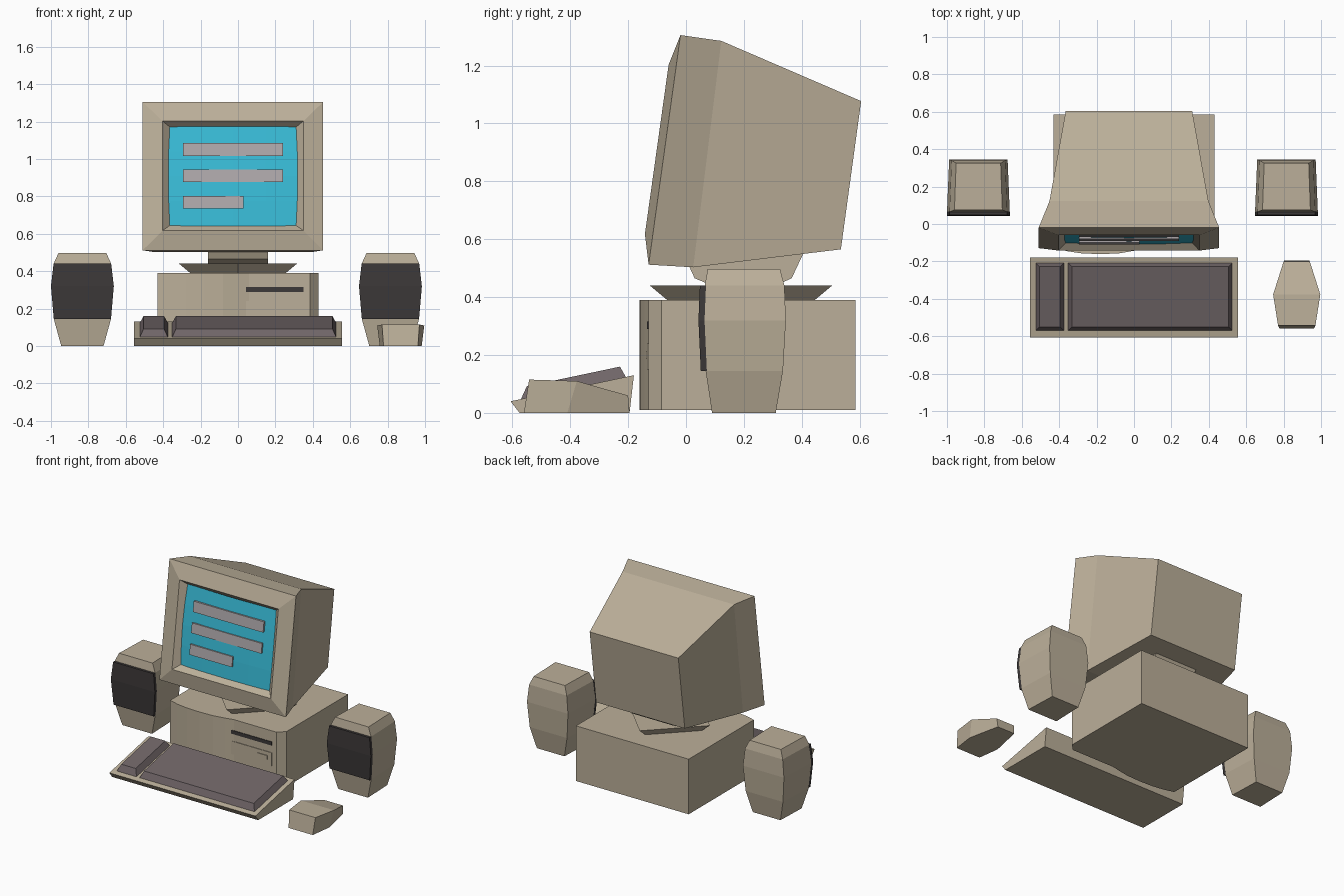
import bpy, bmesh

if "Cube" in bpy.data.objects:
    bpy.data.objects.remove(bpy.data.objects["Cube"])


def material(name, rgb):
    m = bpy.data.materials.new(name)
    m.diffuse_color = (*rgb, 1)
    m.use_nodes = True
    m.node_tree.nodes["Principled BSDF"].inputs["Base Color"].default_value = m.diffuse_color
    return m


BEIGE = material("beige", (0.50, 0.43, 0.32))
DARK = material("dark", (0.045, 0.04, 0.04))
KEYS = material("key_grey", (0.16, 0.13, 0.135))
CYAN = material("cyan", (0.04, 0.50, 0.68))
PALE = material("pale_grey", (0.42, 0.39, 0.40))


def finish(name, bm, mat):
    bmesh.ops.recalc_face_normals(bm, faces=bm.faces)
    me = bpy.data.meshes.new(name)
    bm.to_mesh(me)
    bm.free()
    ob = bpy.data.objects.new(name, me)
    me.materials.append(mat)
    bpy.context.collection.objects.link(ob)
    return ob


def loft(name, rings, mat=BEIGE):
    """Skin a stack of rings with equal point counts and cap both ends."""
    bm = bmesh.new()
    vs = [[bm.verts.new(p) for p in r] for r in rings]
    n = len(vs[0])
    for a, b in zip(vs, vs[1:]):
        for i in range(n):
            j = (i + 1) % n
            bm.faces.new((a[i], a[j], b[j], b[i]))
    bm.faces.new(vs[0])
    bm.faces.new(vs[-1])
    return finish(name, bm, mat)


def upright(cx, hb, ht, bottom, top):
    """Four-sided ring facing y: half widths and (y, z) at bottom and top."""
    return [(cx - hb, *bottom), (cx + hb, *bottom), (cx + ht, *top), (cx - ht, *top)]


def box(name, x0, x1, y0, y1, z0, z1, mat=BEIGE):
    def ring(z):
        return [(x0, y0, z), (x1, y0, z), (x1, y1, z), (x0, y1, z)]
    return loft(name, [ring(z0), ring(z1)], mat)


# Computer case with bulged left front and chamfered right corner
outline = [(-.43, .585), (.43, .585), (.43, -.085), (.385, -.13), (.06, -.13),
           (.0, -.143), (-.08, -.157), (-.18, -.161), (-.28, -.157),
           (-.36, -.145), (-.43, -.125)]
loft("case", [[(x, y, z) for x, y in outline] for z in (.01, .39)])

# Drive slot, drive plate and button
box("drive_slot", .03, .35, -.134, -.11, .29, .315, DARK)
box("drive_plate", .03, .35, -.134, -.11, .15, .24)
box("drive_button", .245, .32, -.139, -.12, .187, .214)

# Diamond shaped stand dish flaring upward
loft("stand_dish", [[(r, .19, z), (0, .19 + r, z), (-r, .19, z), (0, .19 - r, z)]
                    for r, z in ((.255, .39), (.315, .44))])

# Tilt barrel under the monitor
barrel = [(.0, .53), (.03, .465), (.09, .44), (.31, .44), (.365, .465), (.405, .55), (.2, .6)]
loft("tilt_barrel", [[(x, y, z) for y, z in barrel] for x in (-.16, .16)])

# Monitor housing: back, shoulder, bezel rim, bezel lip, screen recess
MX = -.027


def face_y(z, depth):
    return -.142 + (z - .617) * .14 + depth


housing = [(.338, (.535, .565), (.605, 1.077)),
           (.425, (.025, .503), (.122, 1.285)),
           (.4825, (-.129, .512), (-.019, 1.305)),
           (.377, (-.142, .617), (-.06, 1.203)),
           (.33, (face_y(.65, .045), .65), (face_y(1.165, .045), 1.165))]
loft("monitor_housing", [upright(MX, h, h, b, t) for h, b, t in housing])

# Domed screen, edges buried in the recess walls
bm = bmesh.new()
bmesh.ops.create_grid(bm, x_segments=4, y_segments=4, size=1)
for v in bm.verts:
    u, w = v.co.x, v.co.y
    z = .908 + .265 * w
    v.co = (MX + .35 * u, face_y(z, .038 - .008 * (1 - u * u) - .008 * (1 - w * w)), z)
finish("screen", bm, CYAN)

# Display bars
for i, (x1, z0, z1) in enumerate([(.24, 1.015, 1.085), (.24, .877, .943), (.03, .735, .803)]):
    c, h = (x1 - .295) / 2, (x1 + .295) / 2
    loft(f"screen_bar_{i + 1}",
         [upright(c, h, h, (face_y(z0, d), z0), (face_y(z1, d), z1)) for d in (.016, .03)], PALE)

# Speakers: bulging cabinet with a dark grille on the front
profile = [(0, .113, .09, .31), (.145, .153, .068, .335), (.32, .168, .06, .345),
           (.44, .154, .065, .34), (.497, .128, .075, .325)]
for side, cx in (("left", -.832), ("right", .815)):
    def section(h, y0, y1, z, taper):
        return [(cx - h, y0, z), (cx + h, y0, z), (cx + h * taper, y1, z), (cx - h * taper, y1, z)]
    loft(f"speaker_{side}", [section(h, a, b, z, .93) for z, h, a, b in profile])
    loft(f"speaker_grille_{side}",
         [section(h, a - .017, a + .004, z, 1.0) for z, h, a, b in profile[1:4]], DARK)

# Keyboard wedge
wedge = [(-.606, .04), (-.575, 0), (-.195, 0), (-.18, .13)]
loft("keyboard", [[(x, y, z) for y, z in wedge] for x in (-.557, .557)])


# Key blocks, bevelled and following the slope
def key_block(name, x0, x1):
    rings = []
    for inset, lift in ((0, -.01), (0, 0), (.02, .04)):
        rings.append([(x, y, .04 + (y + .606) * .211 + lift)
                      for x, y in ((x0 + inset, -.57 + inset), (x1 - inset, -.57 + inset),
                                   (x1 - inset, -.208 - inset), (x0 + inset, -.208 - inset))])
    loft(name, rings[1:], KEYS)


key_block("side_keys", -.525, -.375)
key_block("main_keys", -.352, .525)

# Mouse
loft("mouse", [upright(.87, .092, .1, (-.56, 0), (-.542, .115)),
               upright(.87, .112, .126, (-.41, 0), (-.377, .11)),
               upright(.87, .066, .07, (-.195, 0), (-.2, .06))])
